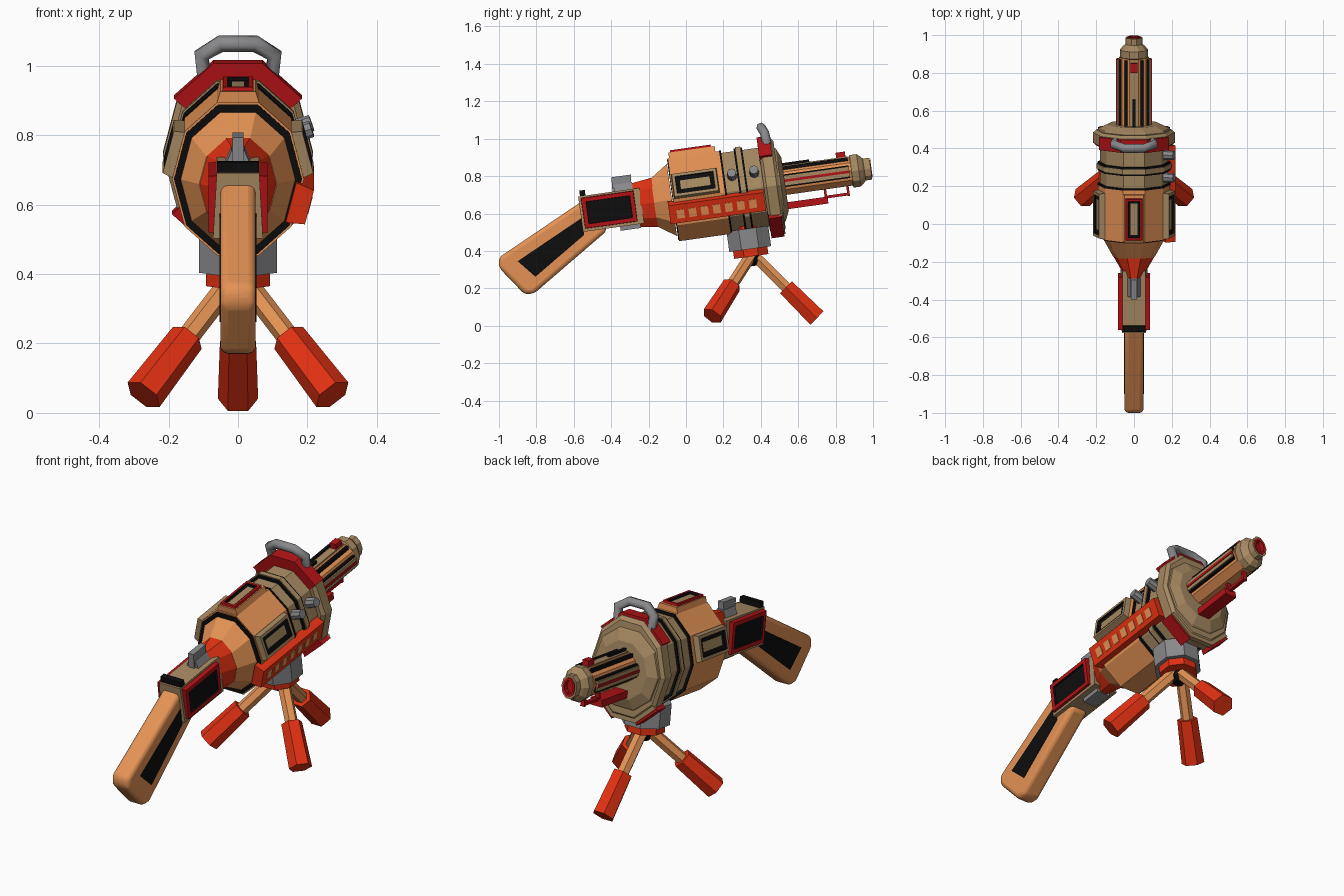
import bpy, bmesh
from math import sin, cos, radians, pi
from mathutils import Matrix, Vector

if "Cube" in bpy.data.objects:
    bpy.data.objects.remove(bpy.data.objects["Cube"])

COL = dict(orange=(.78, .29, .09, 1), tan=(.38, .25, .12, 1), red=(.75, .03, .006, 1),
           dark_red=(.45, .006, .008, 1), black=(.004, .004, .004, 1), grey=(.25, .25, .26, 1))
MATS = {}
# Gun frame: local y runs along the barrel, tilted 8 degrees upward
M = Matrix.Translation((0, 0, .683)) @ Matrix.Rotation(radians(8), 4, 'X')
I = Matrix.Identity(4)
RX, RZ = .19, .235


def mat(c):
    if c not in MATS:
        MATS[c] = bpy.data.materials.new(c)
        MATS[c].diffuse_color = COL[c]
    return MATS[c]


def finish(name, bm, colors, mx=M):
    bmesh.ops.recalc_face_normals(bm, faces=bm.faces)
    me = bpy.data.meshes.new(name)
    bm.to_mesh(me)
    bm.free()
    ob = bpy.data.objects.new(name, me)
    bpy.context.collection.objects.link(ob)
    ob.matrix_world = mx
    for c in colors.split():
        me.materials.append(mat(c))
    return ob


def loft(name, rings, color, n=10, t=0, mx=M, caps=True):
    """Skin n-sided rings (s, rx, rz) along local y."""
    bm = bmesh.new()
    loops = [[bm.verts.new((rx * cos(2 * pi * i / n), s, t + rz * sin(2 * pi * i / n)))
              for i in range(n)] for s, rx, rz in rings]
    for a, b in zip(loops, loops[1:]):
        for i in range(n):
            bm.faces.new((a[i], a[(i + 1) % n], b[(i + 1) % n], b[i]))
    if caps:
        bm.faces.new(loops[0])
        bm.faces.new(loops[-1])
    return finish(name, bm, color, mx)


def box(name, lo, hi, color, mx=M, taper=1):
    bm = bmesh.new()
    lo, hi = Vector(lo), Vector(hi)
    c, d = (lo + hi) / 2, hi - lo
    bmesh.ops.create_cube(bm, size=1)
    for v in bm.verts:
        k = taper if v.co.z > 0 else 1
        v.co = Vector((c.x + v.co.x * d.x * k, c.y + v.co.y * d.y, c.z + v.co.z * d.z))
    return finish(name, bm, color, mx)


def panel(name, mx, w, l, h, colors, rim, gap, taper=.9):
    """Raised frame with a recessed floor and a core plate."""
    bm = bmesh.new()
    bmesh.ops.create_cube(bm, size=1)
    for v in bm.verts:
        k = taper if v.co.z > 0 else 1
        v.co = Vector((v.co.x * w * k, v.co.y * l * (1 + k) / 2, v.co.z * h))
    bm.normal_update()
    top = [max(bm.faces, key=lambda f: f.normal.z)]
    kw = dict(faces=top, use_even_offset=True, use_boundary=True)
    bmesh.ops.inset_region(bm, thickness=rim, depth=0, **kw)
    walls = bmesh.ops.inset_region(bm, thickness=.001, depth=-.01, **kw)['faces']
    for f in walls + top:
        f.material_index = 1
    if gap:
        bmesh.ops.inset_region(bm, thickness=gap, depth=0, **kw)
        top[0].material_index = 2
    return finish(name, bm, colors, mx)


def facet(k, s, h=0, rx=RX, rz=RZ):
    """Frame on body facet k: z outward, y along the barrel."""
    p, q = [Vector((rx * cos(radians(36 * j)), 0, rz * sin(radians(36 * j)))) for j in (k, k + 1)]
    y = Vector((0, 1, 0))
    x = (p - q).normalized()
    n = x.cross(y)
    m = Matrix((x, y, n)).transposed().to_4x4()
    m.translation = (p + q) / 2 + y * s + n * h
    return M @ m


def arc(name, k0, k1, s0, s1, outer, color, inner=.8):
    """Band covering facets k0..k1-1."""
    bm = bmesh.new()
    sec = []
    for k in range(k0, k1 + 1):
        a = radians(36 * k)
        sec.append([bm.verts.new((RX * f * cos(a), s, RZ * f * sin(a)))
                    for f, s in ((inner, s0), (outer, s0), (outer, s1), (inner, s1))])
    for a, b in zip(sec, sec[1:]):
        for i in range(4):
            bm.faces.new((a[i], a[(i + 1) % 4], b[(i + 1) % 4], b[i]))
    bm.faces.new(sec[0])
    bm.faces.new(sec[-1])
    return finish(name, bm, color)


def prism(name, pts, hx, color, mx=I):
    bm = bmesh.new()
    f = bm.faces.new([bm.verts.new((-hx, y, z)) for y, z in pts])
    r = bmesh.ops.extrude_face_region(bm, geom=[f])['geom']
    bmesh.ops.translate(bm, vec=(2 * hx, 0, 0), verts=[v for v in r if isinstance(v, bmesh.types.BMVert)])
    return finish(name, bm, color, mx)


def rod(name, p, q, r0, r1, color, n=6):
    p, q = Vector(p), Vector(q)
    mx = Matrix.Translation(p) @ (q - p).to_track_quat('Y', 'Z').to_matrix().to_4x4()
    return loft(name, [(0, r0, r0), ((q - p).length, r1, r1)], color, n, mx=mx)


def scaled(*st):
    return [(s, RX * f, RZ * f) for s, f in st]


# Main body
loft("body", scaled((-.068, 1), (.21, 1)), "orange")
loft("rear_black_ring", scaled((-.072, .97), (-.06, .97)), "black")
loft("rear_cone", [(-.076, .165, .205), (-.172, .112, .136)], "orange")
loft("neck", [(-.165, .114, .14), (-.275, .05, .125)], "red")
loft("front_body", scaled((.2, .95), (.43, .95)), "tan")
loft("band", scaled((.298, 1.04), (.324, 1.04)), "tan")
for i, s in enumerate((.21, .288, .324)):
    loft(f"black_band_{i}", scaled((s, 1.015), (s + .01, 1.015)), "black")

# Body panels
for name, k in (("right", 0), ("left", 4)):
    panel(f"{name}_body_panel", facet(k, .06, .01), .14, .25, .04, "tan black tan", .016, .022)
box("top_panel_base", (-.06, -.06, 0), (.06, .19, .03), "orange", facet(2, 0), .85)
panel("top_panel", facet(2, .06, .03), .095, .23, .022, "dark_red black tan", .012, .012)

# Slotted side rail, right side only
rail = facet(9, 0)
box("side_rail", (-.06, -.1, -.02), (.06, .415, .035), "red", rail, .85)
for i in range(7):
    box(f"rail_slot_{i}", (-.022, -.06 + i * .065, .03), (.026, -.02 + i * .065, .038), "orange", rail)
for i, s in enumerate((.26, .38)):
    rod(f"bolt_{i}", M @ Vector((.14, s, .075)), M @ Vector((.212, s, .1)), .028, .024, "grey", 8)

# Front flange
loft("flange", scaled((.42, 1.05), (.435, 1.14), (.49, 1.14), (.505, 1.05)), "tan")
loft("flange_nose", [(.49, .2, .222), (.512, .19, .205), (.535, .14, .15)], "tan")
arc("flange_top_cap", 1, 4, .418, .487, 1.2, "dark_red")
for side, k in (("right", 8), ("left", 6)):
    arc(f"flange_{side}_lower_cap", k, k + 1, .423, .493, 1.24, "dark_red")
arc("flange_bottom_lip", 6, 9, .475, .5, 1.18, "tan")

# Carry handle
cu = bpy.data.curves.new("carry_handle", 'CURVE')
cu.dimensions = '3D'
cu.bevel_depth, cu.bevel_resolution, cu.use_fill_caps = .025, 1, True
path = [(-.09, .445, .92), (-.105, .42, 1.03), (-.05, .4, 1.063), (.05, .4, 1.063), (.105, .42, 1.03), (.09, .445, .92)]
sp = cu.splines.new('POLY')
sp.points.add(len(path) - 1)
for p, c in zip(sp.points, path):
    p.co = (*c, 1)
cu.materials.append(mat("grey"))
bpy.context.collection.objects.link(bpy.data.objects.new("carry_handle", cu))

# Barrel with side strips, top rail and sights
T = .018
loft("barrel", [(.5, .08, .08), (.895, .08, .08)], "orange", t=T)
for side, x in (("right", 1), ("left", -1)):
    for part, x0, x1, h, c in (("black_inlay", .05, .083, .034, "black"), ("strip", .05, .09, .026, "tan"),
                               ("red_line", .05, .094, .007, "dark_red")):
        a, b = sorted((x0 * x, x1 * x))
        box(f"barrel_{side}_{part}", (a, .5, T - h), (b, .885, T + h), c)
    box(f"barrel_{side}_groove", (x * .042 - .007, .5, .07), (x * .042 + .007, .885, .095), "black")
box("barrel_top_strip", (-.02, .5, .08), (.02, .885, .1), "tan")
box("barrel_top_slot", (-.007, .5, .09), (.007, .68, .113), "black")
box("front_sight", (-.018, .825, .09), (.018, .875, .128), "dark_red")
loft("muzzle", [(.885, .06, .07), (.897, .075, .092), (.935, .075, .092), (.955, .058, .074), (.965, .045, .062),
                (1.0, .045, .062), (1.0, .034, .048), (.96, .03, .042)], "tan", t=T)
loft("muzzle_liner", [(.98, .036, .05), (1.004, .036, .05), (1.004, .025, .035), (.97, .025, .035)], "dark_red", t=T)
loft("bore", [(.97, .026, .036), (.978, .026, .036)], "black", t=T)

# Foregrip below the barrel
box("foregrip", (-.035, .53, -.135), (.035, .75, -.098), "dark_red")
box("foregrip_rod", (-.01, .74, -.107), (.01, .87, -.092), "dark_red")
for i, s in enumerate((.735, .857)):
    box(f"foregrip_link_{i}", (-.012, s, -.11), (.012, s + .013, -.04), "dark_red")

# Receiver
box("receiver", (-.072, -.57, -.103), (.072, -.24, .088), "tan", taper=.85)
for side, sx in (("right", 1), ("left", -1)):
    mx = M @ Matrix.Translation((.07 * sx, -.415, -.005)) @ Matrix.Rotation(sx * pi / 2, 4, 'Y')
    panel(f"receiver_{side}_panel", mx, .168, .285, .03, "dark_red black", .022, 0, .97)
box("rear_sight", (-.06, -.56, .08), (.06, -.53, .118), "black")
prism("hammer", [(-.385, .08), (-.38, .165), (-.275, .165), (-.285, .08)], .016, "grey", M)
box("hammer_base", (-.038, -.375, .08), (.038, -.275, .125), "grey", taper=.5)
box("receiver_bottom_plate", (-.04, -.37, -.125), (.04, -.26, -.095), "grey")

# Shoulder stock
st = prism("stock", [(-.55, .67), (-1, .365), (-1, .31), (-.865, .17), (-.815, .17), (-.42, .51), (-.48, .6)],
           .051, "orange")
bv = st.modifiers.new("round", 'BEVEL')
bv.width, bv.segments = .022, 3
for o in bpy.context.selected_objects:
    o.select_set(False)
st.select_set(True)
bpy.context.view_layer.objects.active = st
bpy.ops.object.shade_smooth_by_angle(angle=radians(40))
prism("stock_inlays", [(-.9, .345), (-.805, .262), (-.545, .485), (-.545, .585)], .0535, "black")

# Tripod mount
V = M @ Matrix.Translation((0, .302, 0)) @ Matrix.Rotation(-pi / 2, 4, 'X') @ Matrix.Rotation(pi / 8, 4, 'Y')
for name, t0, t1, r, c in (("mount_collar", .15, .22, .085, "red"), ("mount_hub", .208, .318, .122, "grey"),
                           ("mount_lower_ring", .31, .358, .1, "red")):
    loft(name, [(t0, r, r), (t1, r, r)], c, 8, mx=V)
loft("mount_ball", [(.35, .05, .05), (.385, .046, .046), (.41, .025, .025)], "black", 8, mx=V)

# Tripod legs
for name, p, q in (("front", (0, .37, .37), (0, .7, .041)), ("right", (.02, .35, .38), (.272, .14, .052)),
                   ("left", (-.02, .35, .38), (-.272, .14, .052))):
    p, q = Vector(p), Vector(q)
    rod(f"{name}_leg", p, p.lerp(q, .6), .032, .032, "orange")
    rod(f"{name}_foot", p.lerp(q, .5), q, .052, .058, "red")

for m in bpy.data.materials:
    if m.users and not m.is_grease_pencil:
        m.use_nodes = True
        m.node_tree.nodes["Principled BSDF"].inputs["Base Color"].default_value = m.diffuse_color
